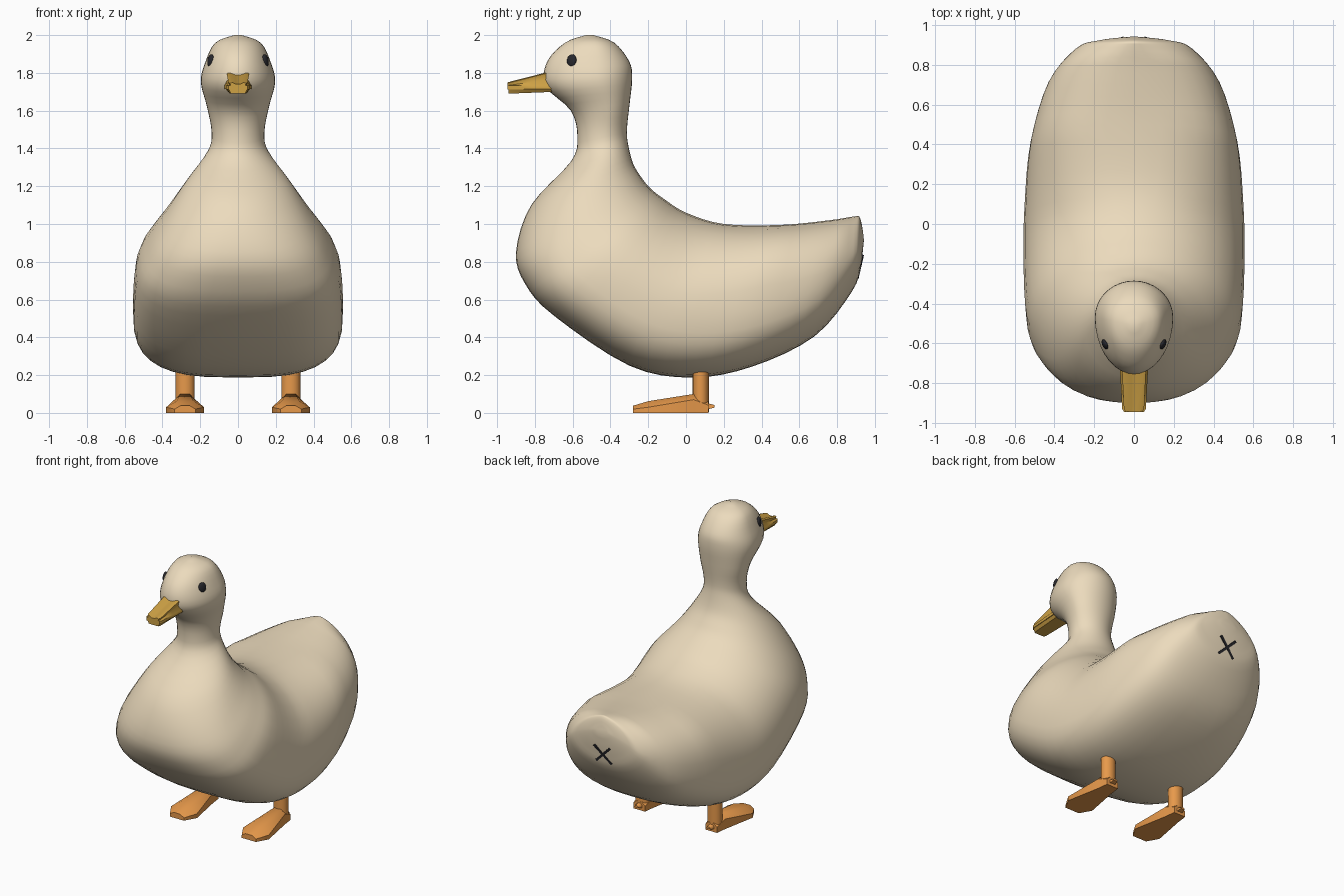
import bpy, bmesh
from math import sin, cos, pi, radians

if "Cube" in bpy.data.objects:
    bpy.data.objects.remove(bpy.data.objects["Cube"])


def material(name, rgb):
    m = bpy.data.materials.new(name)
    m.diffuse_color = (*rgb, 1)
    m.use_nodes = True
    m.node_tree.nodes["Principled BSDF"].inputs["Base Color"].default_value = m.diffuse_color
    return m


CREAM = material("cream", (0.84, 0.71, 0.51))
ORANGE = material("orange", (0.80, 0.32, 0.07))
YELLOW = material("ochre", (0.62, 0.36, 0.06))
DARK = material("dark", (0.02, 0.02, 0.025))


def finish(ob, name, mat, angle=35):
    ob.name = name
    ob.data.materials.clear()
    ob.data.materials.append(mat)
    bpy.ops.object.select_all(action='DESELECT')
    ob.select_set(True)
    bpy.context.view_layer.objects.active = ob
    bpy.ops.object.shade_smooth_by_angle(angle=radians(angle))
    return ob


def loft(name, rings, mat, angle=35):
    """Skin a list of equal-length point rings and cap both ends."""
    bm = bmesh.new()
    vs = [[bm.verts.new(p) for p in r] for r in rings]
    n = len(vs[0])
    for a, b in zip(vs, vs[1:]):
        for i in range(n):
            j = (i + 1) % n
            bm.faces.new((a[i], a[j], b[j], b[i]))
    bm.faces.new(vs[0])
    bm.faces.new(vs[-1])
    bmesh.ops.recalc_face_normals(bm, faces=bm.faces)
    me = bpy.data.meshes.new(name)
    bm.to_mesh(me)
    bm.free()
    ob = bpy.data.objects.new(name, me)
    bpy.context.collection.objects.link(ob)
    return finish(ob, name, mat, angle)


def spline(a, b, c, d, t):
    return 0.5 * (2 * b + (c - a) * t + (2 * a - 5 * b + 4 * c - d) * t * t
                  + (3 * b - a - 3 * c + d) * t ** 3)


def power(v, e):
    return (1 if v > 0 else -1) * abs(v) ** e


def body_ring(ty, tz, by, bz, w, count=36):
    """Superellipse between a back point and a belly point.
    Boxier below where wide, flat-backed mid-body, pointed on top at the tail."""
    f = .42 + .18 * min(1, max(0, (tz - 1.2) / .4))
    top_n = 2 + .7 * max(0, 1 - abs(by - .35) / .5) - 4 * max(0, by - .8)
    low_n = 2 + 4 * max(0, w - .3)
    pts = []
    for i in range(count):
        a = 2 * pi * i / count
        n = top_n if cos(a) > 0 else low_n
        v, h = power(cos(a), 2 / n), power(sin(a), 2 / n)
        k = f + v * ((1 - f) if v > 0 else f)
        pts.append((w * h, by + (ty - by) * k, bz + (tz - bz) * k))
    return pts


# Body, neck and head, tail to crown: back y, z / belly y, z / half width
sections = [
    (.935, .975, .942, .915, .05),
    (.92, 1.035, .925, .78, .18),
    (.89, 1.04, .88, .645, .29),
    (.76, 1.02, .68, .405, .43),
    (.50, .995, .35, .245, .52),
    (.20, 1.0, .03, .187, .55),
    (0, 1.06, -.30, .25, .556),
    (-.12, 1.135, -.70, .515, .54),
    (-.19, 1.19, -.85, .68, .475),
    (-.235, 1.245, -.90, .85, .39),
    (-.28, 1.32, -.82, 1.10, .28),
    (-.308, 1.43, -.61, 1.33, .16),
    (-.312, 1.51, -.575, 1.46, .14),
    (-.298, 1.64, -.61, 1.60, .165),
    (-.285, 1.77, -.745, 1.73, .197),
    (-.30, 1.86, -.735, 1.86, .172),
    (-.38, 1.96, -.64, 1.96, .12),
    (-.49, 2.0, -.53, 2.0, .02),
]
rings, last = [], len(sections) - 1
for i in range(last):
    quad = [sections[max(0, min(last, i + k))] for k in (-1, 0, 1, 2)]
    for s in range(4):
        rings.append(body_ring(*[spline(*q, s / 4) for q in zip(*quad)]))
rings.append(body_ring(*sections[last]))
loft("body", rings, CREAM, 60)


def mirrored(half, x0, y):
    """Close a right-hand outline of (x, z) points with its mirror image."""
    return [(x0 + x, y, z) for x, z in half] + [(x0 - x, y, z) for x, z in reversed(half)]


# Beak: upper bill with a dished top, thin lower bill
def upper_bill(t):
    w = (.073 - .014 * t) * (.85 if t == 1 else 1)
    top, low = 1.815 - .065 * t, 1.716 - .004 * t
    mid = low + (top - low) * .55
    return mirrored([(w, low), (w, low + .02), (w * .76, mid), (w * .85, top - .005),
                     (w * .6, top), (w * .2, top - .01)], 0, -.69 - .255 * t)


def lower_bill(t):
    w = (.069 - .012 * t) * (.85 if t == 1 else 1)
    return mirrored([(w * .75, 1.70 - .01 * t), (w, 1.718 - .004 * t)], 0, -.69 - .25 * t)


for name, shape in (("upper_bill", upper_bill), ("lower_bill", lower_bill)):
    loft(name, [shape(t) for t in (0, .5, .94, 1)], YELLOW, 45)


# Webbed foot cross-section
def foot_ring(x0, y, w, edge, top, low=0):
    return mirrored([(w, low), (w, edge), (w * .45, top)], x0, y)


for side, s in (("left", -1), ("right", 1)):
    x = .28 * s
    bpy.ops.mesh.primitive_uv_sphere_add(segments=20, ring_count=12, radius=1,
                                         location=(.145 * s, -.605, 1.865))
    eye = bpy.context.object
    eye.scale = (.014, .027, .034)
    eye.rotation_euler = (0, -.15 * s, -.45 * s)
    finish(eye, side + "_eye", DARK, 60)

    bpy.ops.mesh.primitive_cylinder_add(vertices=16, radius=1, depth=.30, location=(x, .078, .155))
    leg = bpy.context.object
    leg.scale = (.05, .043, 1)
    finish(leg, side + "_leg", ORANGE)

    loft(side + "_foot", [foot_ring(x, .12, .045, .04, .06), foot_ring(x, .04, .055, .07, .10),
                          foot_ring(x, -.20, .10, .03, .062), foot_ring(x, -.28, .055, .02, .038)],
         ORANGE, 45)
    loft(side + "_spur", [foot_ring(x, .10, .025, .04, .055, .015),
                          foot_ring(x, .15, .015, .035, .042, .028)], ORANGE, 45)

    # One stroke of the cross mark under the tail
    bpy.ops.mesh.primitive_cube_add(size=1, location=(0, .913, .775))
    stroke = bpy.context.object
    stroke.scale = (.016, .03, .17)
    stroke.rotation_mode = 'YXZ'
    stroke.rotation_euler = (radians(-13), radians(45 * s), 0)
    finish(stroke, "tail_mark_" + side, DARK)
